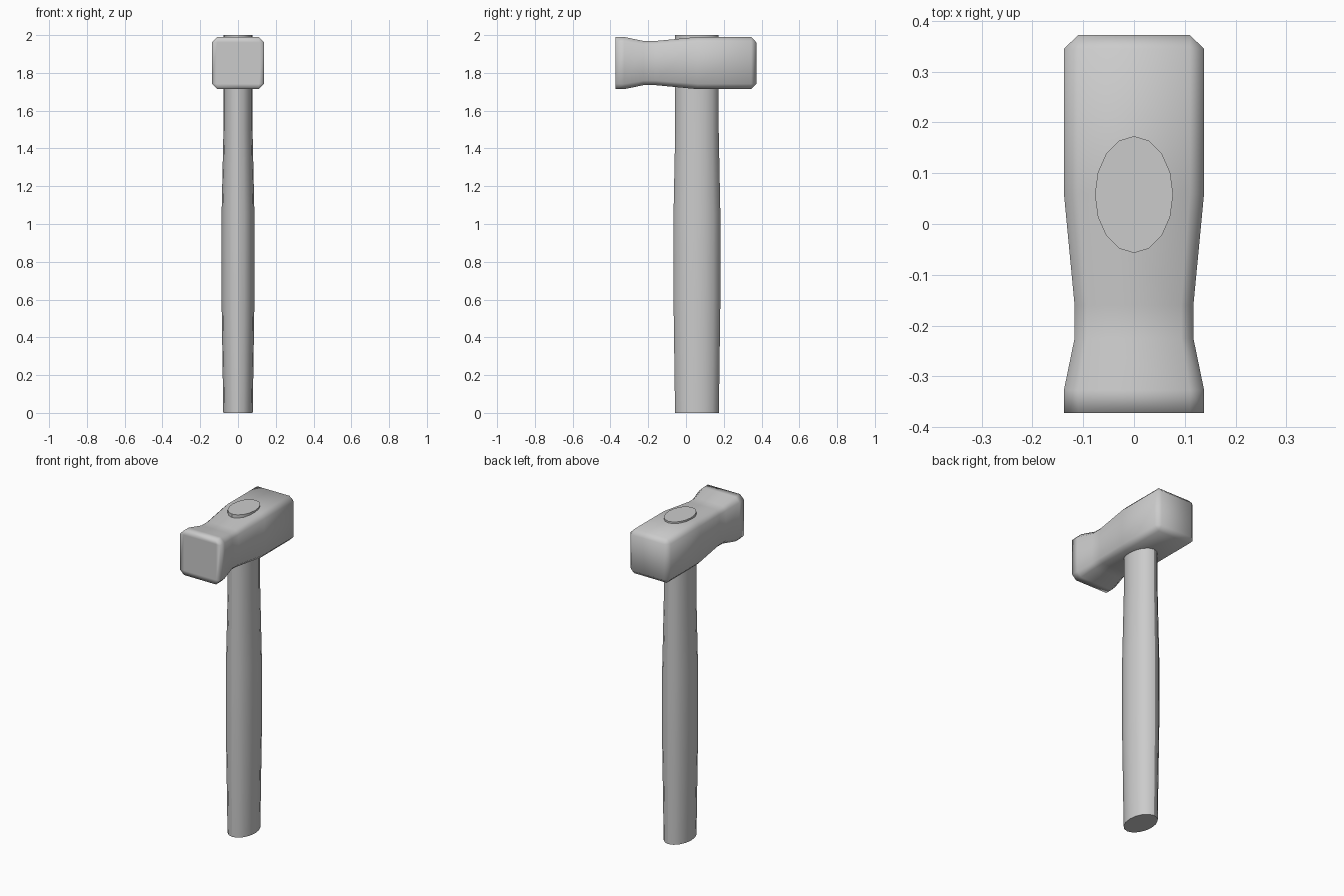
import bpy, bmesh
from math import cos, sin, pi

if "Cube" in bpy.data.objects:
    bpy.data.objects.remove(bpy.data.objects["Cube"])


def loft(name, rings):
    """Skin a list of equal-length vertex rings and cap both ends."""
    bm = bmesh.new()
    vs = [[bm.verts.new(p) for p in ring] for ring in rings]
    n = len(vs[0])
    for a, b in zip(vs, vs[1:]):
        for i in range(n):
            j = (i + 1) % n
            bm.faces.new((a[i], a[j], b[j], b[i]))
    bm.faces.new(vs[0][::-1])
    bm.faces.new(vs[-1])
    bmesh.ops.remove_doubles(bm, verts=bm.verts, dist=1e-5)
    bmesh.ops.recalc_face_normals(bm, faces=bm.faces)
    mesh = bpy.data.meshes.new(name)
    bm.to_mesh(mesh)
    bm.free()
    obj = bpy.data.objects.new(name, mesh)
    bpy.context.collection.objects.link(obj)
    return obj


def ellipse(z, rx, ry, n=16, cy=0.058):
    return [(rx * cos(2 * pi * i / n), cy + ry * sin(2 * pi * i / n), z) for i in range(n)]


def octagon(y, h, c, cz=1.852):
    k = h - c
    pts = [(h, -k), (h, k), (k, h), (-k, h), (-h, k), (-h, -k), (-k, -h), (k, -h)]
    return [(x, y, cz + z) for x, z in pts]


# Handle: oval shaft, slightly swollen around the grip, poking through the head
handle = loft("handle", [ellipse(*s) for s in [
    (0, 0.078, 0.116), (0.6, 0.087, 0.124), (1.05, 0.087, 0.124),
    (1.5, 0.077, 0.115), (2.0, 0.077, 0.115)]])
bpy.context.view_layer.objects.active = handle
handle.select_set(True)
bpy.ops.object.shade_smooth_by_angle(angle=pi / 6)

# Head: chamfered square block with a waist behind the striking face
# (chamfer 0 gives the square flats at each end)
head = loft("head", [octagon(*s) for s in [
    (-0.372, 0.110, 0), (-0.372, 0.138, 0.028), (-0.327, 0.138, 0.028),
    (-0.225, 0.117, 0.024), (-0.16, 0.117, 0.024), (0.06, 0.138, 0.028),
    (0.345, 0.138, 0.028), (0.372, 0.110, 0)]])
head.data.shade_smooth()
